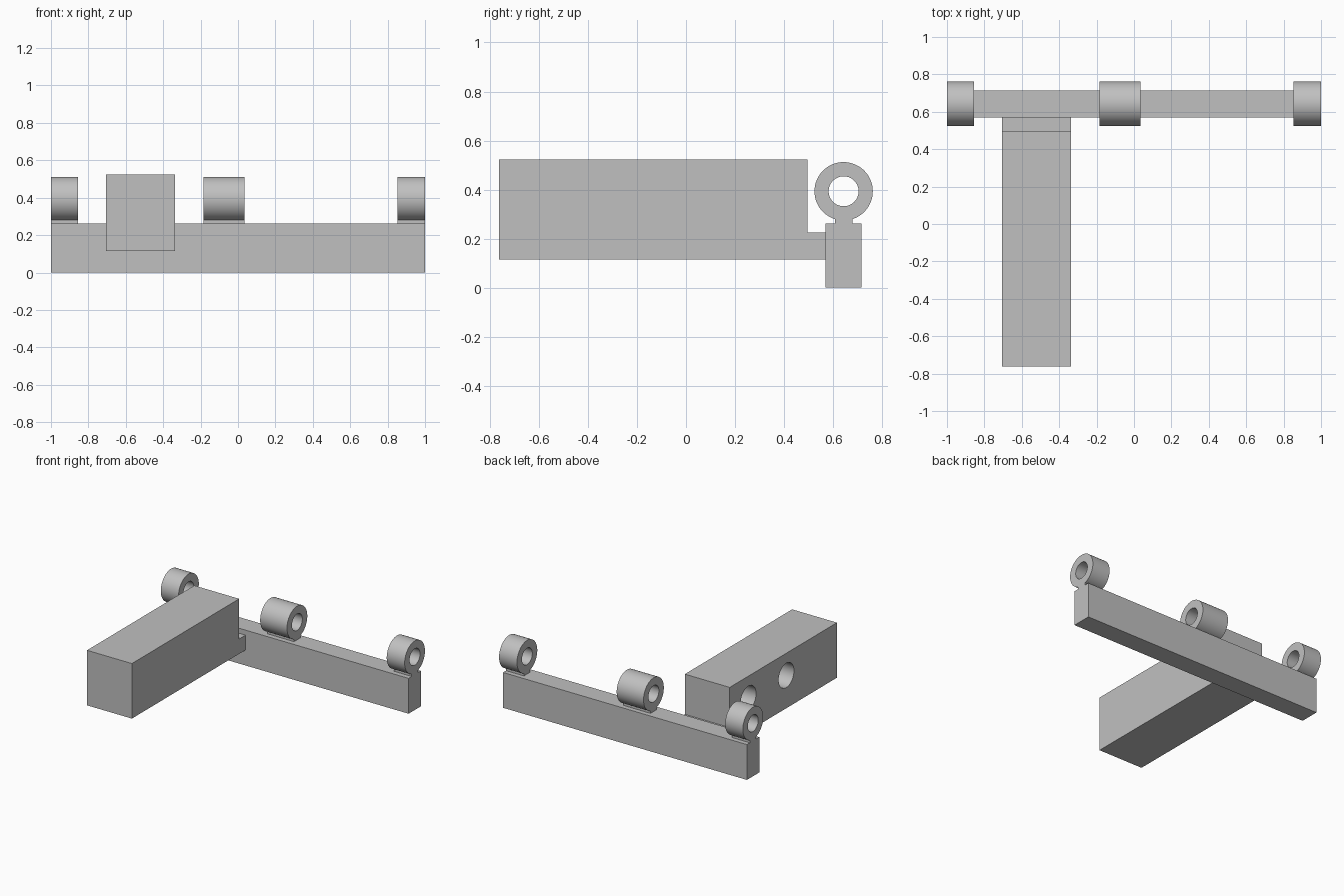
import bpy
import bmesh
import math
from mathutils import Matrix

cube = bpy.data.objects.get("Cube")
if cube:
    bpy.data.objects.remove(cube, do_unlink=True)

grey = bpy.data.materials.new("plain grey")
grey.use_nodes = True
colour = (0.53, 0.53, 0.53, 1)
grey.diffuse_color = colour
grey.node_tree.nodes["Principled BSDF"].inputs["Base Color"].default_value = colour


def finish(name, bm):
    bmesh.ops.recalc_face_normals(bm, faces=bm.faces)
    mesh = bpy.data.meshes.new(name)
    bm.to_mesh(mesh)
    bm.free()
    mesh.materials.append(grey)
    obj = bpy.data.objects.new(name, mesh)
    bpy.context.collection.objects.link(obj)
    return obj


def activate(obj):
    bpy.ops.object.select_all(action='DESELECT')
    obj.select_set(True)
    bpy.context.view_layer.objects.active = obj


def smooth(obj):
    activate(obj)
    bpy.ops.object.shade_smooth_by_angle(angle=math.radians(30))


def prism(name, profile, x0, x1):
    """Extrude a (y, z) outline along x."""
    bm = bmesh.new()
    face = bm.faces.new([bm.verts.new((x0, y, z)) for y, z in profile])
    side = bmesh.ops.extrude_face_region(bm, geom=[face])["geom"]
    verts = [v for v in side if isinstance(v, bmesh.types.BMVert)]
    bmesh.ops.translate(bm, verts=verts, vec=(x1 - x0, 0, 0))
    return finish(name, bm)


def box(name, x0, x1, y0, y1, z0, z1):
    return prism(name, [(y0, z0), (y1, z0), (y1, z1), (y0, z1)], x0, x1)


def ring(name, x0, x1, y, z, outer, inner, sides=64):
    """Hollow cylinder along x, spun from its wall section."""
    bm = bmesh.new()
    section = [(x0, inner), (x1, inner), (x1, outer), (x0, outer)]
    verts = [bm.verts.new((x, y, z + r)) for x, r in section]
    edges = [bm.edges.new((verts[i], verts[i - 1])) for i in range(4)]
    bmesh.ops.spin(bm, geom=verts + edges, cent=(0, y, z), axis=(1, 0, 0),
                   angle=math.tau, steps=sides, use_merge=True)
    bmesh.ops.remove_doubles(bm, verts=bm.verts, dist=1e-5)
    smooth(finish(name, bm))


def drill(target, x, y, z, radius, depth):
    """Cut a blind hole into the face at x, going towards +x."""
    bm = bmesh.new()
    matrix = Matrix.Translation((x, y, z)) @ Matrix.Rotation(math.pi / 2, 4, 'Y')
    bmesh.ops.create_cone(bm, cap_ends=True, segments=48, radius1=radius,
                          radius2=radius, depth=depth * 2, matrix=matrix)
    cutter = finish("hole_cutter", bm)
    cutter.hide_render = True
    mod = target.modifiers.new("hole", 'BOOLEAN')
    mod.operation = 'DIFFERENCE'
    mod.solver = 'EXACT'
    mod.object = cutter
    activate(target)
    bpy.ops.object.modifier_apply(modifier=mod.name)
    bpy.data.objects.remove(cutter, do_unlink=True)


# Long rail
box("rail", -1, 1, 0.57, 0.715, 0, 0.262)

# Stepped arm with a tongue meeting the rail
arm = prism("arm", [(-0.762, 0.115), (0.57, 0.115), (0.57, 0.225),
                    (0.495, 0.225), (0.495, 0.523), (-0.762, 0.523)],
            -0.705, -0.337)
for hole_y in (0.276, -0.168):
    drill(arm, -0.705, hole_y, 0.359, 0.09, 0.25)
smooth(arm)

# Hinge knuckles on short necks
for label, x0, x1 in (("right", -1, -0.855), ("middle", -0.185, 0.035),
                      ("left", 0.853, 1)):
    ring(label + "_knuckle", x0, x1, 0.643, 0.393, 0.119, 0.061)
    box(label + "_neck", x0, x1, 0.607, 0.68, 0.255, 0.305)
